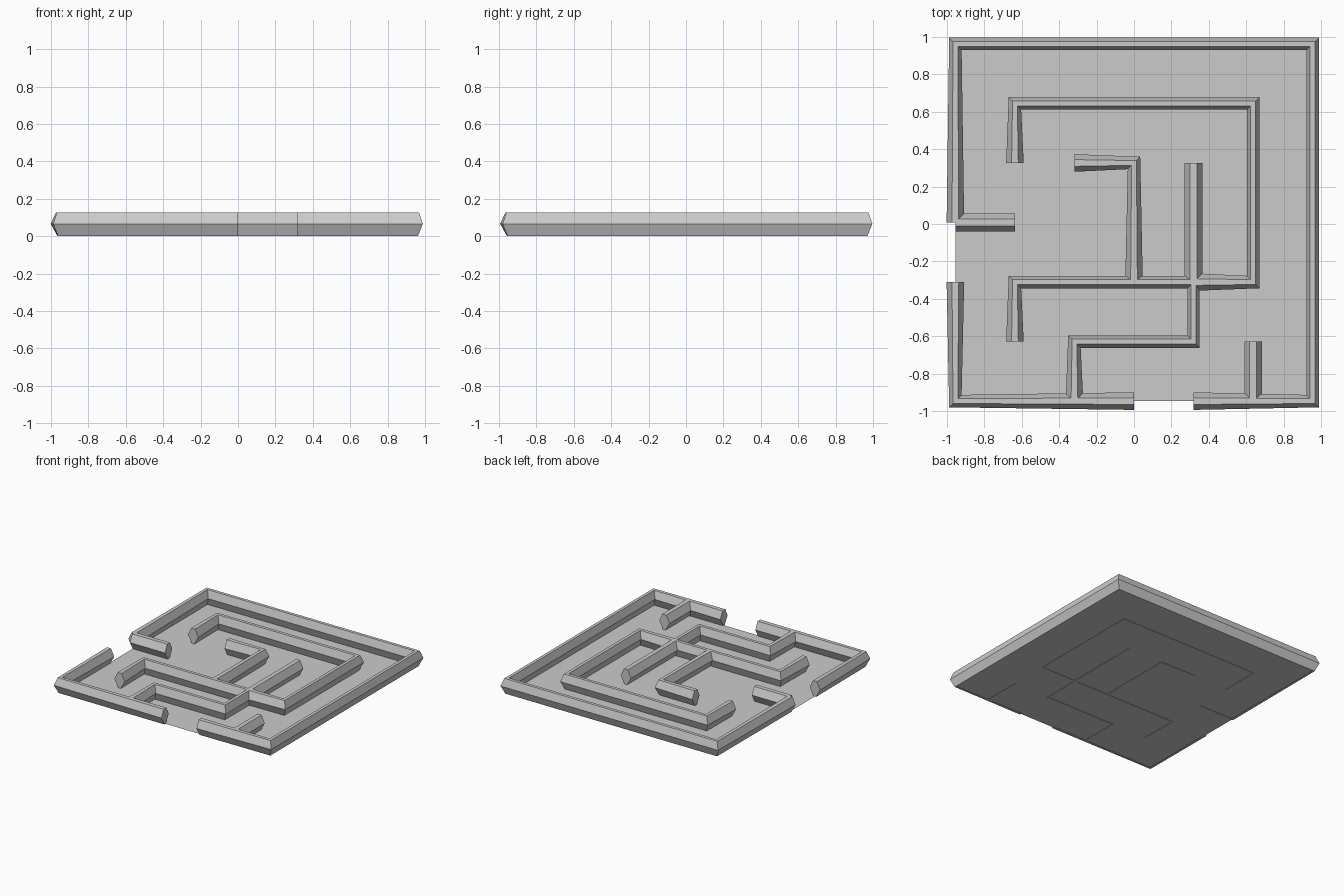
import bpy, bmesh
from mathutils import Vector

if "Cube" in bpy.data.objects:
    bpy.data.objects.remove(bpy.data.objects["Cube"])

# six-sided wall section: (sideways offset, height)
SECTION = [(-0.01, 0.0), (0.01, 0.0), (0.047, 0.066),
           (0.018, 0.127), (-0.018, 0.127), (-0.047, 0.066)]
CELL = 0.3183


def node(p):
    # maze grid line (0..6) to world position
    return Vector(((p[0] - 3) * CELL, (p[1] - 3) * CELL + 0.008, 0))


def wall(name, cells):
    pts = [node(c) for c in cells]
    bm = bmesh.new()
    rings = []
    for i, p in enumerate(pts):
        # section stays the same size at corners, so walls pinch there
        d = Vector((0, 0, 0))
        if i > 0:
            d += (p - pts[i - 1]).normalized()
        if i < len(pts) - 1:
            d += (pts[i + 1] - p).normalized()
        d.normalize()
        side = Vector((-d.y, d.x, 0))
        rings.append([bm.verts.new(p + side * s + Vector((0, 0, z))) for s, z in SECTION])
    n = len(SECTION)
    for a, b in zip(rings, rings[1:]):
        for k in range(n):
            bm.faces.new((a[k], a[(k + 1) % n], b[(k + 1) % n], b[k]))
    bm.faces.new(rings[0])
    bm.faces.new(rings[-1])
    bmesh.ops.recalc_face_normals(bm, faces=bm.faces)
    me = bpy.data.meshes.new(name)
    bm.to_mesh(me)
    bm.free()
    bpy.context.collection.objects.link(bpy.data.objects.new(name, me))


# outer walls with two openings
wall("outer_wall_long", [(4, 0), (6, 0), (6, 6), (0, 6), (0, 3)])
wall("outer_wall_corner", [(3, 0), (0, 0), (0, 2)])

# inner walls
wall("entrance_stub", [(0, 3), (1, 3)])
wall("inner_wall_hook", [(1, 4), (1, 5), (5, 5), (5, 2), (4, 2)])
wall("inner_wall_steps", [(1, 1), (1, 2), (4, 2), (4, 1), (2, 1), (2, 0)])
wall("centre_wall", [(2, 4), (3, 4), (3, 2)])
wall("straight_wall", [(4, 4), (4, 2)])
wall("corner_stub", [(5, 1), (5, 0)])

# thin floor
bpy.ops.mesh.primitive_plane_add(size=6 * CELL, location=(0, 0.008, 0.002))
bpy.context.object.name = "floor"
